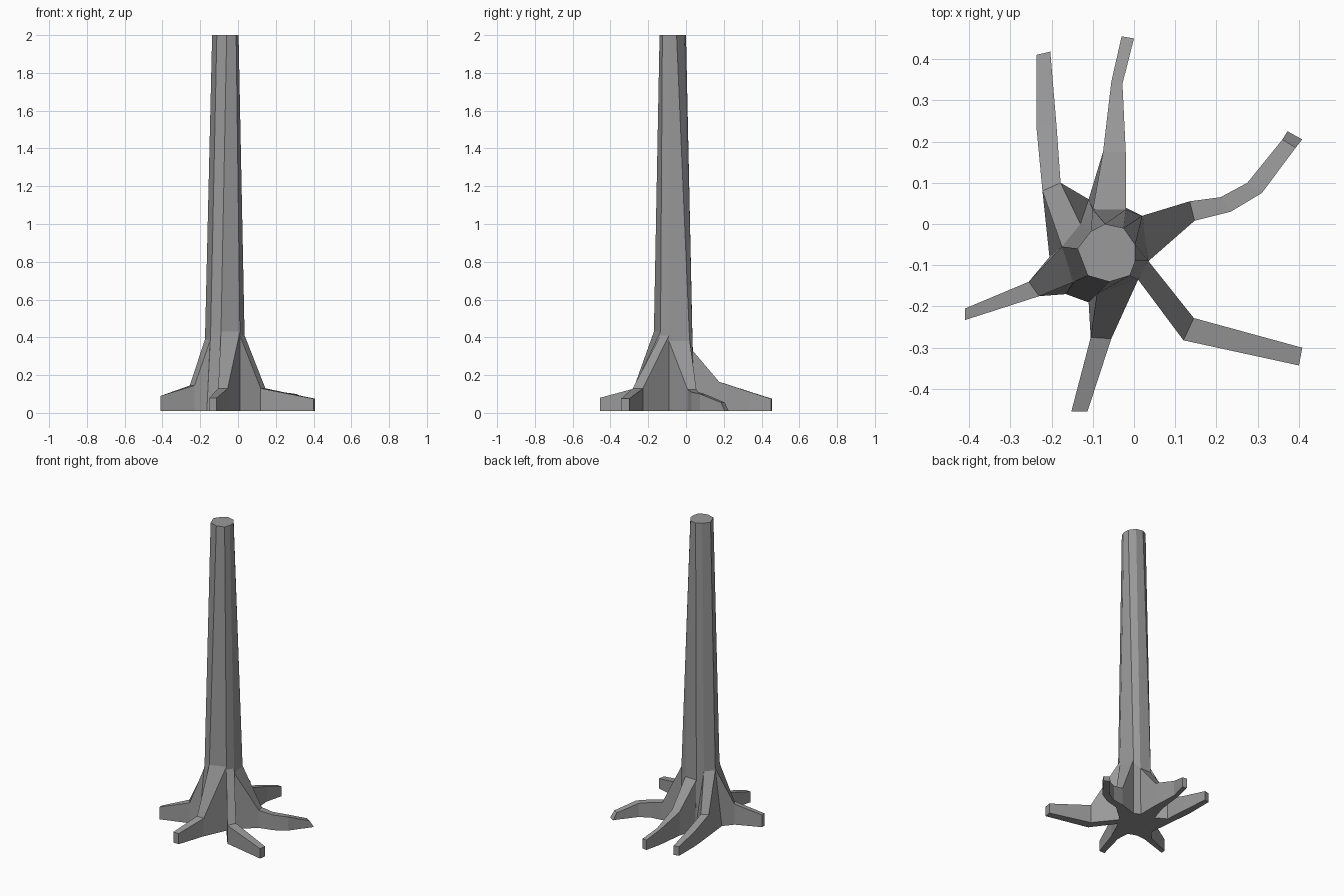
import bpy
import bmesh

cube = bpy.data.objects.get("Cube")
if cube:
    bpy.data.objects.remove(cube, do_unlink=True)

bark = bpy.data.materials.new("grey bark")
bark.use_nodes = True
grey = (0.32, 0.32, 0.32, 1)
bark.diffuse_color = grey
bark.node_tree.nodes["Principled BSDF"].inputs["Base Color"].default_value = grey


def loft(name, rings):
    """Closed solid skinned through rings of equal length."""
    bm = bmesh.new()
    loops = [[bm.verts.new(p) for p in ring] for ring in rings]
    for a, b in zip(loops, loops[1:]):
        for i in range(len(a)):
            j = (i + 1) % len(a)
            bm.faces.new((a[i], a[j], b[j], b[i]))
    bm.faces.new(loops[0])
    bm.faces.new(loops[-1])
    bmesh.ops.recalc_face_normals(bm, faces=bm.faces)
    mesh = bpy.data.meshes.new(name)
    bm.to_mesh(mesh)
    bm.free()
    mesh.materials.append(bark)
    obj = bpy.data.objects.new(name, mesh)
    bpy.context.collection.objects.link(obj)


FLOOR = 0.01


def root(name, foot, sections):
    """Root from (right xy, left xy, top height) sections; foot is the flared base of the first."""
    rings = []
    for k, (a, b, z) in enumerate(sections):
        c, d = foot if k == 0 else (a, b)
        rings.append([(*a, z), (*b, z), (*d, FLOOR), (*c, FLOOR)])
    loft(name, rings)


# Trunk: flared base, collar above the roots, narrow cut top
base = [(-.11, -.19), (.01, -.135), (.035, -.09), (.02, .02), (-.02, .04),
        (-.11, .06), (-.14, .03), (-.205, -.08), (-.165, -.17)]
collar = [(-.09, -.17), (.01, -.135), (.035, -.09), (.02, .02), (-.02, .035),
          (-.1, .035), (-.13, 0), (-.175, -.055), (-.145, -.14)]
top = [(-.06, -.14), (-.01, -.125), (.003, -.09), (.003, -.05), (-.025, -.01),
       (-.07, 0), (-.105, -.018), (-.137, -.06), (-.112, -.125)]
heights = (.43, .43, .4, .36, .33, .36, .38, .38, .42)
loft("trunk", [[(*p, FLOOR) for p in base],
               [(*p, z) for p, z in zip(collar, heights)],
               [(*p, 2) for p in top]])

# Roots, counterclockwise from the front
root("front_root", (base[0], base[1]),
     [(collar[0], collar[1], .43),
      ((-.105, -.275), (-.055, -.278), .128),
      ((-.152, -.455), (-.113, -.455), .08)])
root("front_left_root", (base[1], base[2]),
     [(collar[1], collar[2], .41),
      ((.12, -.282), (.145, -.228), .13),
      ((.4, -.343), (.408, -.3), .075)])
root("back_left_root", (base[2], base[3]),
     [(collar[2], collar[3], .38),
      ((.147, .008), (.135, .055), .125),
      ((.235, .03), (.21, .065), .11),
      ((.31, .075), (.275, .1), .1),
      ((.392, .185), (.36, .205), .055),
      ((.408, .205), (.372, .225), 0.012)])
root("back_root", (base[4], base[5]),
     [(collar[4], collar[5], .33),
      ((-.02, .175), (-.075, .175), .165),
      ((-.028, .34), (-.055, .345), .11),
      ((0, .45), (-.03, .455), .075)])
root("back_right_root", (base[5], base[7]),
     [(collar[6], collar[7], .38),
      ((-.178, .1), (-.222, .08), .15),
      ((-.188, .24), (-.237, .24), .11),
      ((-.203, .418), (-.237, .41), .07)])
root("right_root", (base[7], base[8]),
     [(collar[7], collar[8], .39),
      ((-.255, -.14), (-.23, -.175), .145),
      ((-.41, -.205), (-.41, -.233), .09)])
